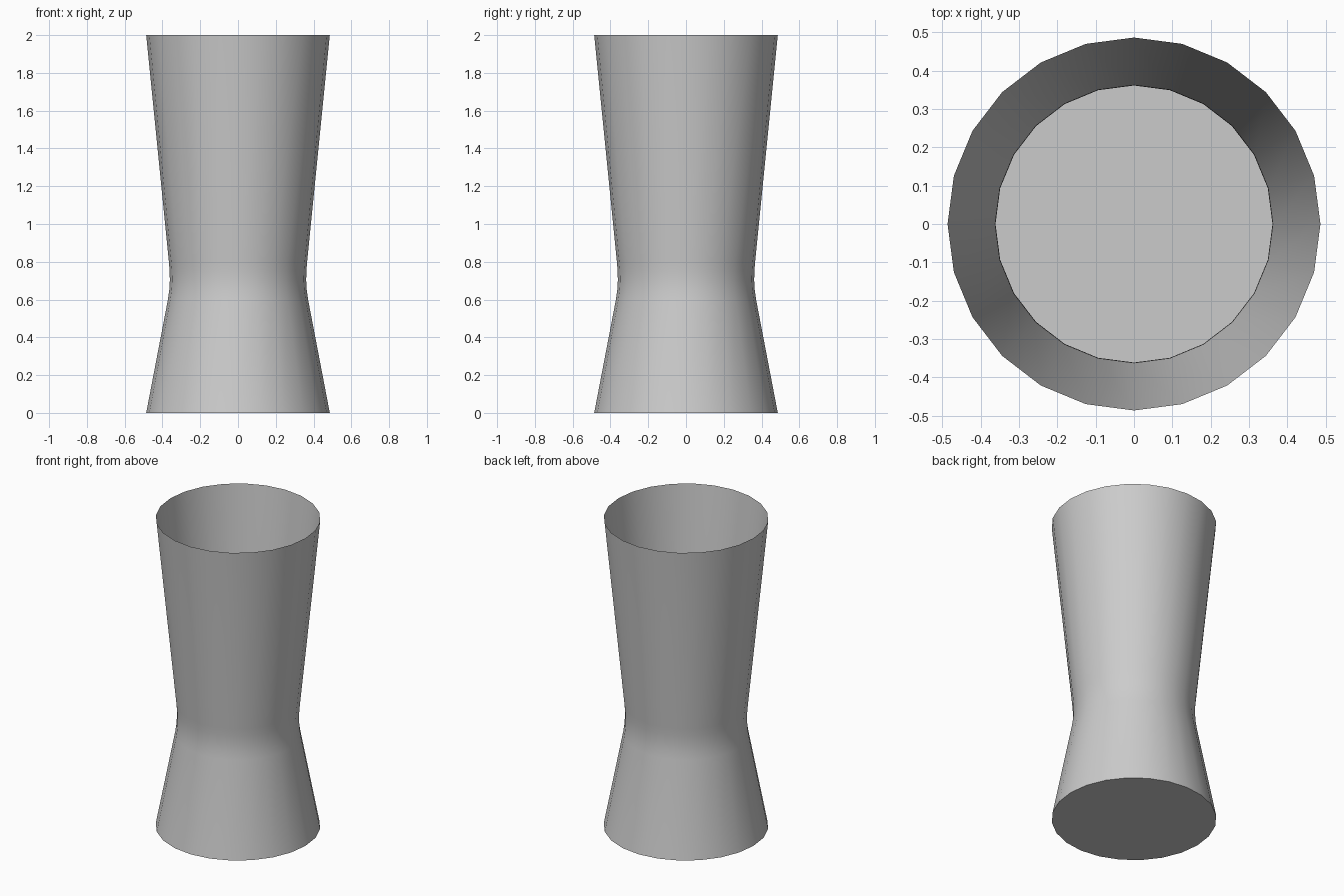
import bpy
import bmesh
import math

old = bpy.data.objects.get("Cube")
if old:
    bpy.data.objects.remove(old, do_unlink=True)

# One plain grey material
grey = bpy.data.materials.new("light_grey")
grey.use_nodes = True
color = (0.6, 0.6, 0.6, 1)
grey.diffuse_color = color
grey.node_tree.nodes["Principled BSDF"].inputs["Base Color"].default_value = color

# Waisted thin wall: radius and height from the base to the open rim
SIDES = 24
PROFILE = [(0.486, 0), (0.371, 0.6), (0.364, 0.65), (0.361, 0.7),
           (0.362, 0.75), (0.366, 0.8), (0.486, 2)]

bm = bmesh.new()
rings = []
for radius, z in PROFILE:
    angles = [math.tau * i / SIDES for i in range(SIDES)]
    rings.append([bm.verts.new((radius * math.cos(a), radius * math.sin(a), z))
                  for a in angles])
for low, high in zip(rings, rings[1:]):
    for i in range(SIDES):
        j = (i + 1) % SIDES
        bm.faces.new((low[i], low[j], high[j], high[i]))

# Flat floor closing the base
bm.faces.new(list(reversed(rings[0])))

mesh = bpy.data.meshes.new("waisted_vessel")
bm.to_mesh(mesh)
bm.free()
mesh.materials.append(grey)
vessel = bpy.data.objects.new("waisted_vessel", mesh)
bpy.context.collection.objects.link(vessel)

# Smooth wall with a crisp base edge
bpy.ops.object.select_all(action="DESELECT")
vessel.select_set(True)
bpy.context.view_layer.objects.active = vessel
bpy.ops.object.shade_smooth_by_angle(angle=math.radians(40))
